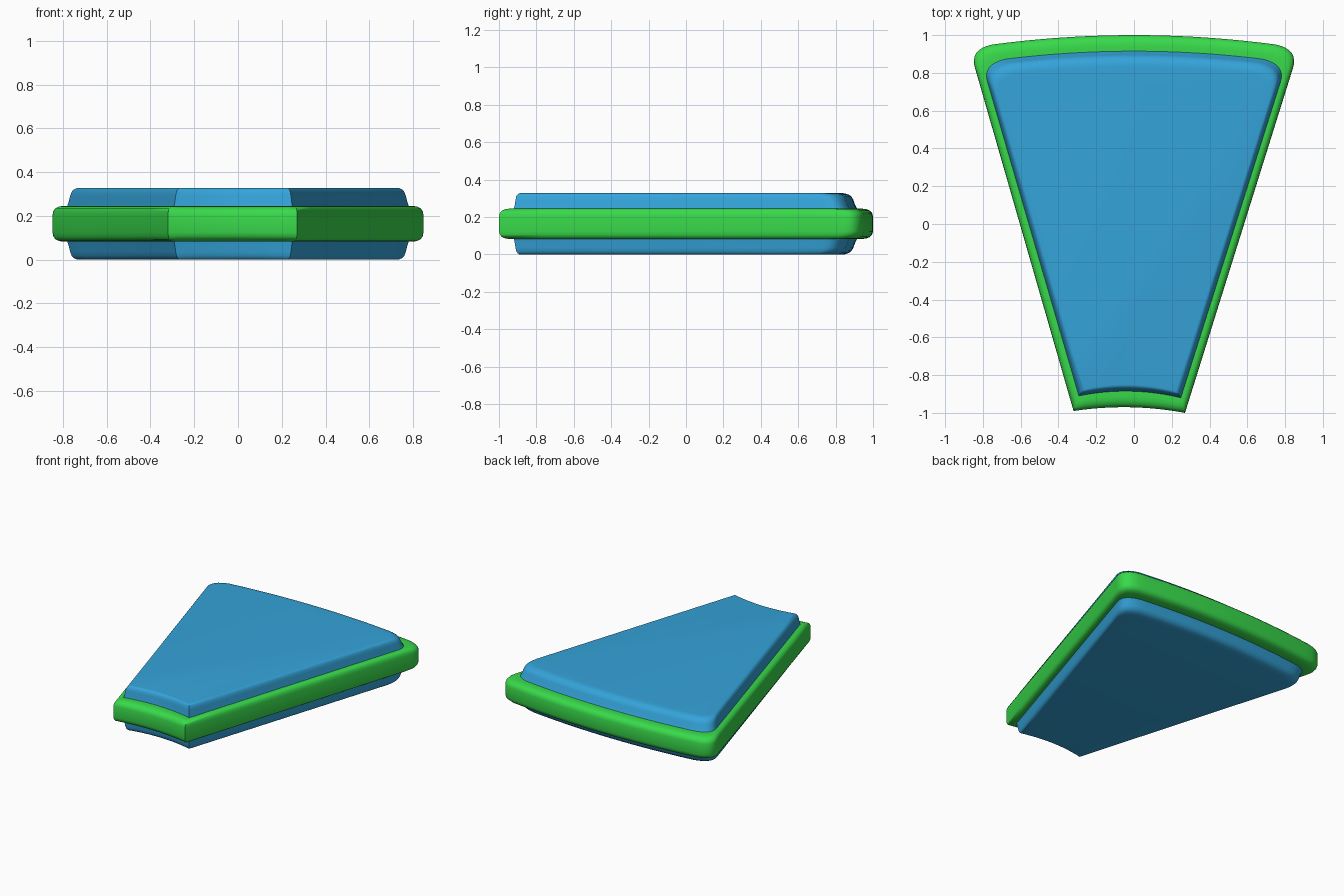
import bpy, math
from mathutils import Vector

if "Cube" in bpy.data.objects:
    bpy.data.objects.remove(bpy.data.objects["Cube"])

MID = 0.164  # mid height; both halves mirror about it


def bezier(a, c, b, n=8):
    return [a * (1 - t) ** 2 + c * 2 * t * (1 - t) + b * t * t
            for t in (i / n for i in range(n + 1))]


def arc(a, b, bulge, n):
    # shallow arc, interior points only
    return [a.lerp(b, i / n) + Vector((0, bulge * (1 - (2 * i / n - 1) ** 2)))
            for i in range(1, n)]


def outline(bl, br, dip, side, corner, end, top):
    """Wedge outline: concave short end, rounded far corners, convex far end."""
    bl, br, s, c, e = (Vector(p) for p in (bl, br, side, corner, end))
    flip = lambda p: Vector((-p.x, p.y))
    sides_r = [br.lerp(s, i / 8) for i in range(8)]
    sides_l = [flip(s).lerp(bl, i / 8) for i in range(1, 8)]
    right = bezier(s, c, e)
    left = [flip(p) for p in reversed(right)]
    return (sides_r + right + arc(e, flip(e), top - e.y, 24) + left
            + sides_l + [bl] + arc(bl, br, dip, 12))


RIM = outline((-0.32, -0.99), (0.27, -1.0), 0.025, (0.84, 0.82), (0.875, 0.925), (0.75, 0.95), 1.0)
WALL = outline((-0.292, -0.91), (0.248, -0.92), 0.03, (0.775, 0.75), (0.805, 0.845), (0.68, 0.873), 0.915)
FLAT = outline((-0.262, -0.875), (0.222, -0.885), 0.03, (0.72, 0.67), (0.745, 0.765), (0.62, 0.795), 0.83)


def mix(a, b, t):
    return [p.lerp(q, t) for p, q in zip(a, b)]


def loft(name, shells, color):
    """Each shell: list of (outline, z) rings from low to high, plus cap flags."""
    verts, faces = [], []
    for rings, cap_low, cap_high in shells:
        base, n = len(verts), len(RIM)
        for pts, z in rings:
            verts += [(p.x, p.y, z) for p in pts]
        for r in range(len(rings) - 1):
            a = base + r * n
            for i in range(n):
                j = (i + 1) % n
                faces.append((a + i, a + j, a + n + j, a + n + i))
        if cap_low:
            faces.append(tuple(base + i for i in reversed(range(n))))
        if cap_high:
            a = base + (len(rings) - 1) * n
            faces.append(tuple(a + i for i in range(n)))
    me = bpy.data.meshes.new(name)
    me.from_pydata(verts, [], faces)
    ob = bpy.data.objects.new(name, me)
    bpy.context.collection.objects.link(ob)
    mat = bpy.data.materials.new(name + "_color")
    mat.diffuse_color = color
    mat.use_nodes = True
    mat.node_tree.nodes["Principled BSDF"].inputs["Base Color"].default_value = mat.diffuse_color
    me.materials.append(mat)
    bpy.context.view_layer.objects.active = ob
    ob.select_set(True)
    bpy.ops.object.shade_smooth_by_angle(angle=math.radians(45))
    ob.select_set(False)
    return ob


def mirrored(half):
    return [(pts, 2 * MID - z) for pts, z in reversed(half)]


# rounded band around the middle
half = [(RIM, MID + 0.04), (mix(RIM, WALL, 0.06), MID + 0.058),
        (mix(RIM, WALL, 0.2), MID + 0.071), (mix(RIM, WALL, 0.45), MID + 0.079),
        (mix(RIM, WALL, 0.7), MID + 0.081), (WALL, MID + 0.081)]
loft("edge_band", [(mirrored(half) + half, False, False)], (0.04, 0.7, 0.07, 1))

# raised panels with softened edges above and below the band
panel = [(WALL, MID + 0.081), (mix(WALL, FLAT, 0.12), MID + 0.1),
         (mix(WALL, FLAT, 0.24), MID + 0.128), (mix(WALL, FLAT, 0.36), MID + 0.146),
         (mix(WALL, FLAT, 0.55), MID + 0.157), (mix(WALL, FLAT, 0.78), MID + 0.163),
         (FLAT, MID + 0.164)]
loft("panels", [(panel, False, True), (mirrored(panel), True, False)], (0.035, 0.37, 0.7, 1))
